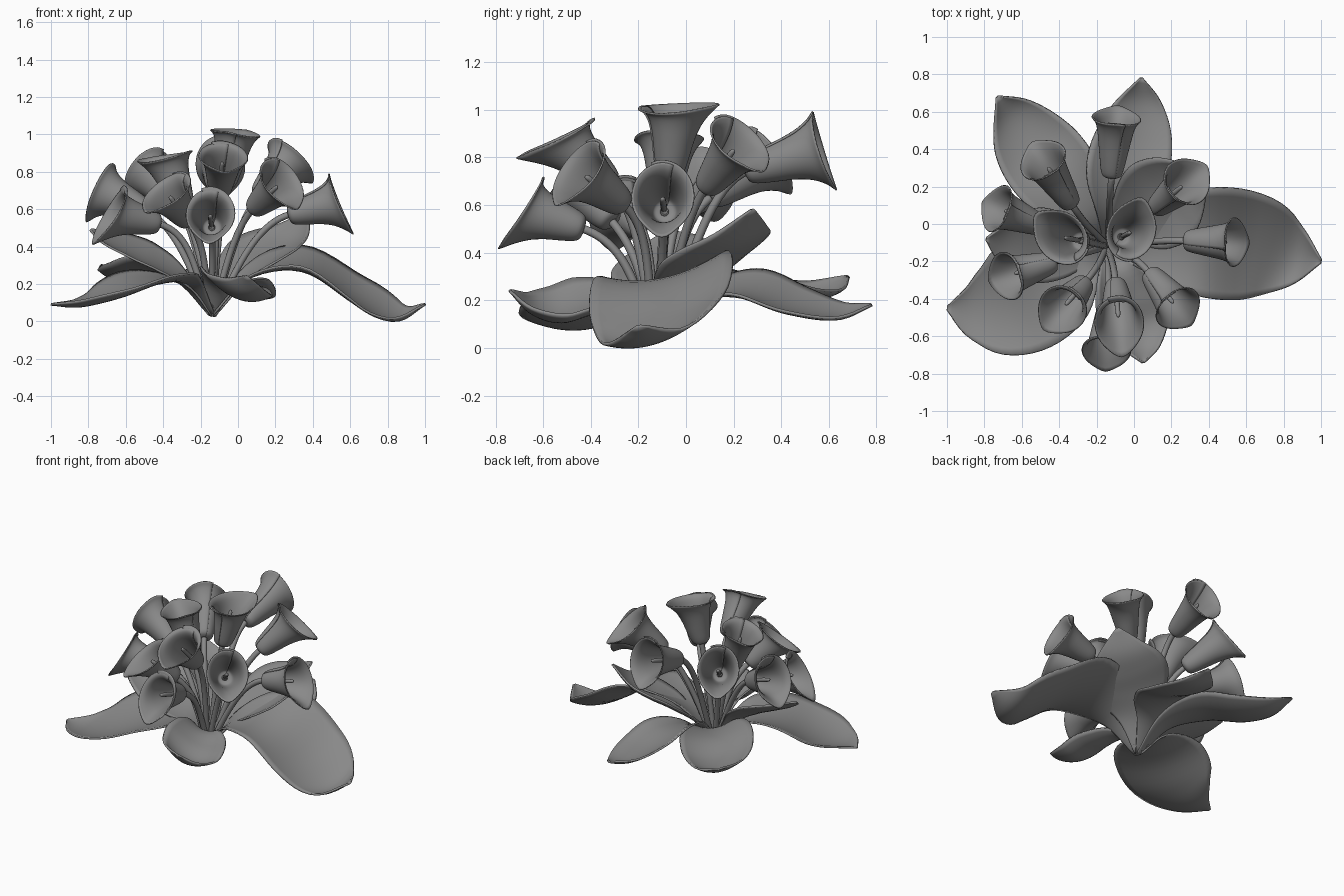
import bpy
from math import sin, cos, pi
from mathutils import Vector as V

if "Cube" in bpy.data.objects:
    bpy.data.objects.remove(bpy.data.objects["Cube"])

ROOT = V((-0.14, -0.12, 0.08))
GREY = bpy.data.materials.new("dark_grey")
GREY.diffuse_color = (0.25, 0.25, 0.25, 1)
GREY.use_nodes = True
GREY.node_tree.nodes["Principled BSDF"].inputs["Base Color"].default_value = GREY.diffuse_color


def grid(name, rows, wrap=False, thick=0.0):
    """Smooth sheet or tube from rows of points."""
    n = len(rows[0])
    verts = [p for r in rows for p in r]
    faces = []
    for i in range(len(rows) - 1):
        for j in range(n if wrap else n - 1):
            k = (j + 1) % n
            faces.append((i * n + j, i * n + k, (i + 1) * n + k, (i + 1) * n + j))
    if wrap:
        faces += [tuple(range(n))[::-1], tuple(range(len(verts) - n, len(verts)))]
    me = bpy.data.meshes.new(name)
    me.from_pydata(verts, [], faces)
    me.update()
    me.materials.append(GREY)
    ob = bpy.data.objects.new(name, me)
    bpy.context.collection.objects.link(ob)
    for p in me.polygons:
        p.use_smooth = True
    if thick:
        m = ob.modifiers.new("thickness", "SOLIDIFY")
        m.thickness = thick
        m.offset = 0
    return ob


def interp(vals, t):
    """Catmull-Rom through evenly spaced values (numbers or vectors)."""
    n = len(vals) - 1
    i = min(int(t * n), n - 1)
    f = t * n - i
    b, c = vals[i], vals[i + 1]
    a = vals[i - 1] if i > 0 else b * 2 - c
    d = vals[i + 2] if i + 2 <= n else c * 2 - b
    return (b * 2 + (c - a) * f + (a * 2 - b * 5 + c * 4 - d) * f * f
            + (b * 3 - a - c * 3 + d) * f ** 3) * 0.5


def tube(name, pts, radii, sides=10):
    rows = []
    for i, p in enumerate(pts):
        d = (pts[min(i + 1, len(pts) - 1)] - pts[max(i - 1, 0)]).normalized()
        a = d.cross(V((0.31, 0.95, 0.05))).normalized()
        b = d.cross(a)
        rows.append([p + (a * cos(2 * pi * k / sides) + b * sin(2 * pi * k / sides)) * radii[i]
                     for k in range(sides)])
    return grid(name, rows, True)


# Broad arching leaves: spine points, half width, cup (edges raised), tilt (left edge raised)
WIDTH = [0.10, 0.42, 0.86, 1.0, 0.86, 0.5, 0.03]


def leaf(name, spine, w, cup, tilt):
    spine = [ROOT + V((0, 0, -0.05))] + [V(p) for p in spine]
    rows, N, M = [], 28, 14
    for i in range(N + 1):
        t = i / N
        p = interp(spine, t)
        d = interp(spine, min(t + .02, 1)) - interp(spine, max(t - .02, 0))
        side = V((-d.y, d.x, 0)).normalized()
        hw = w * max(interp(WIDTH, t), 0.02)
        k = hw / w
        rows.append([p + side * hw * s + V((0, 0, k * (cup * s * s + tilt * s)))
                     for s in [2 * j / M - 1 for j in range(M + 1)]])
    grid(name, rows, thick=0.012)


leaf("leaf_right", [(.06, -.11, .24), (.35, -.10, .28), (.64, -.12, .11), (.85, -.17, .01), (1.0, -.2, .09)],
     .30, .07, .06)
leaf("leaf_back", [(-.10, .06, .20), (-.05, .25, .23), (0, .45, .16), (.03, .64, .13), (.04, .78, .18)],
     .22, .05, .055)
leaf("leaf_back_left", [(-.23, .03, .20), (-.38, .22, .25), (-.53, .41, .21), (-.64, .57, .22), (-.73, .68, .30)],
     .23, .07, .03)
leaf("leaf_front_left", [(-.28, -.20, .20), (-.47, -.33, .20), (-.68, -.43, .12), (-.85, -.46, .08), (-1.0, -.45, .09)],
     .30, .06, -.01)
leaf("leaf_front", [(-.10, -.24, .18), (-.03, -.40, .16), (.01, -.54, .12), (.04, -.65, .15), (.05, -.74, .24)],
     .19, .08, -.06)
leaf("leaf_back_right", [(-.04, -.02, .20), (.08, .07, .30), (.19, .15, .37), (.29, .22, .45), (.37, .28, .58)],
     .25, .07, .04)
leaf("leaf_left", [(-.27, -.13, .20), (-.43, -.12, .30), (-.56, -.11, .36), (-.69, -.10, .42), (-.79, -.08, .49)],
     .20, .04, -.06)

# Trumpet profile: (height, radius along lip, radius across)
PROFILE = [(0, .016, .016), (.03, .045, .045), (.12, .060, .058), (.32, .074, .070), (.55, .088, .083),
           (.75, .106, .095), (.90, .130, .110), (1.0, .156, .132)]


def flower(num, base, mouth, slant, lip=None):
    base, mouth = V(base), V(mouth)
    axis = mouth - base
    L, d = axis.length, axis.normalized()
    s = V(lip) if lip else V((0, 0, -1))
    s = (s - d * s.dot(d)).normalized()
    side = d.cross(s)

    # wrapped petal with overlapping seam opposite its pointed lip
    rows, N, M = [], 22, 44
    for i in range(N + 1):
        t = i / N
        h, ra, rb = [interp([q[k] for q in PROFILE], t) for k in range(3)]
        e = max(0, (t - .5) / .5) ** 2
        row = []
        for j in range(M + 1):
            u = j / M
            a = pi * 1.12 * (2 * u - 1)
            wrap = .95 + .08 * u
            tip = max(0, cos(a)) ** 10 * e
            z = L * h - .015 * e * abs(sin(a)) + slant * e * cos(a) * ra
            row.append(base + d * z + s * (cos(a) * ra * wrap + .03 * tip)
                       + side * sin(a) * rb * wrap)
        rows.append(row)
    grid(f"petal_{num}", rows, thick=0.007)

    # spadix
    ts = [0.03, .3, .6, .76, .80, .815]
    tube(f"spadix_{num}", [base + axis * t for t in ts], [.013, .014, .014, .012, .008, .002])

    # stem, bending from the crown into the trumpet
    out = V((base.x - ROOT.x, base.y - ROOT.y, 0))
    p0 = ROOT + out * .09
    p1 = p0 + out * .25 + V((0, 0, .22))
    p2 = base - d * min(.17, out.length * .5 + .06)
    p3 = base + d * .015
    pts = []
    for i in range(19):
        t = i / 18
        q = 1 - t
        pts.append(p0 * q ** 3 + p1 * 3 * q * q * t + p2 * 3 * q * t * t + p3 * t ** 3)
    tube(f"stem_{num}", pts, [.018] * 19)


# base of trumpet, centre of mouth, slant of mouth, optional lip direction
FLOWERS = [
    ((-.12, .25, .74), (-.09, .58, .84), 0),
    ((-.33, .10, .63), (-.49, .35, .80), .1),
    ((-.49, -.01, .59), (-.74, .09, .70), .05),
    ((-.42, -.20, .52), (-.69, -.28, .58), .35),
    ((-.28, -.09, .59), (-.39, -.07, .89), .2, (-.7, .6, 0)),
    ((-.26, -.31, .53), (-.39, -.46, .70), .2),
    ((-.10, -.31, .68), (-.08, -.54, .89), .42),
    ((-.14, -.43, .50), (-.15, -.69, .58), .3),
    ((.08, -.26, .60), (.24, -.46, .75), .1),
    ((.27, -.09, .57), (.55, -.10, .64), .15),
    ((.11, .08, .67), (.29, .23, .87), .1),
    ((-.07, -.07, .72), (-.01, -.04, 1.02), .2, (.3, 1, 0)),
]
for n, f in enumerate(FLOWERS, 1):
    flower(n, *f)
